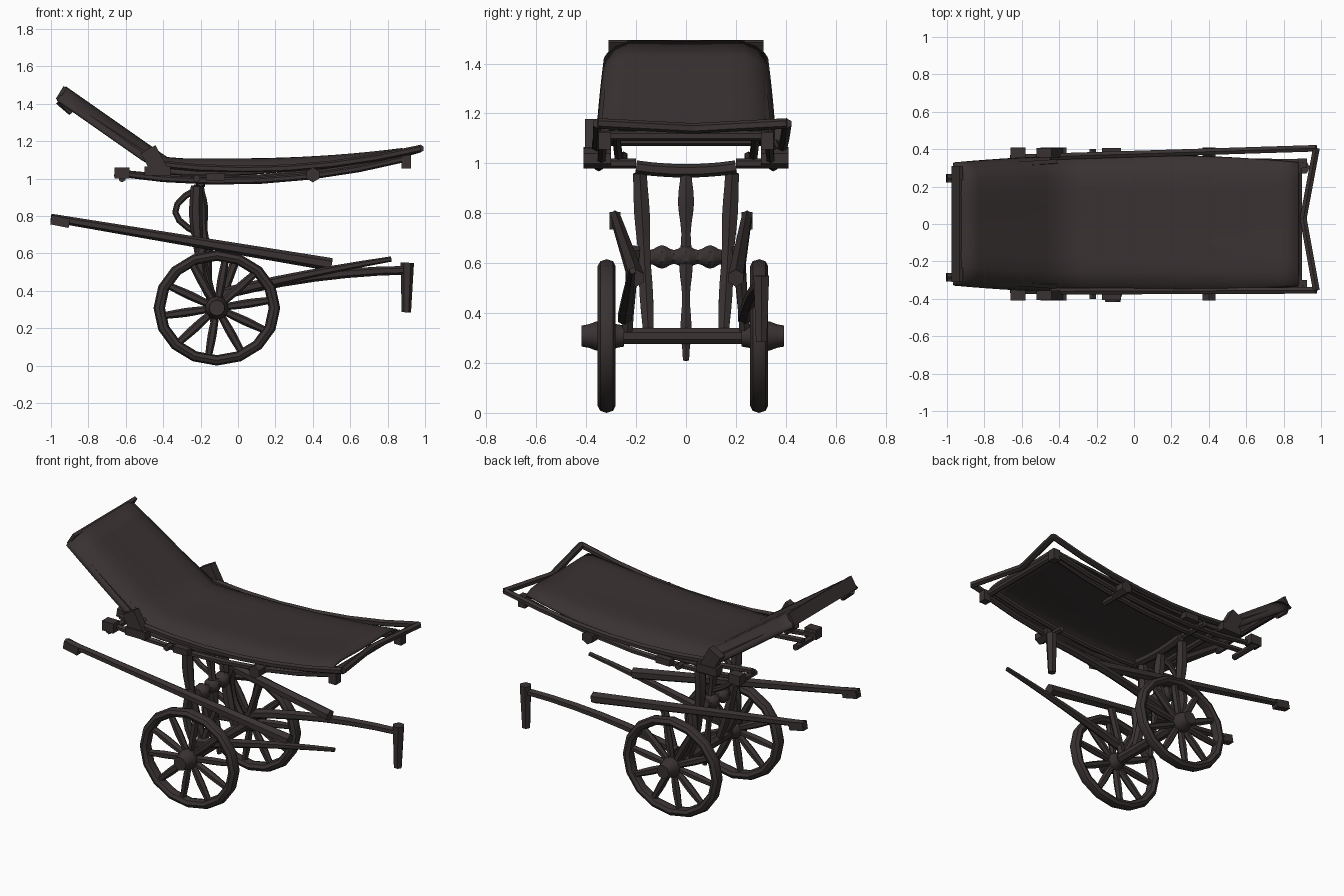
import bpy, bmesh, math
from mathutils import Vector

cube = bpy.data.objects.get("Cube")
if cube:
    bpy.data.objects.remove(cube, do_unlink=True)

wood = bpy.data.materials.new("dark_brown_wood")
wood.use_nodes = True
wood.diffuse_color = (0.042, 0.032, 0.032, 1)
shader = wood.node_tree.nodes["Principled BSDF"]
shader.inputs["Base Color"].default_value = wood.diffuse_color
shader.inputs["Roughness"].default_value = 0.9


def finish(name, bm):
    """Turn a bmesh into a named, smooth-shaded object."""
    bmesh.ops.recalc_face_normals(bm, faces=bm.faces)
    mesh = bpy.data.meshes.new(name)
    bm.to_mesh(mesh)
    bm.free()
    mesh.materials.append(wood)
    part = bpy.data.objects.new(name, mesh)
    bpy.context.collection.objects.link(part)
    bpy.ops.object.select_all(action='DESELECT')
    part.select_set(True)
    bpy.context.view_layer.objects.active = part
    bpy.ops.object.shade_smooth_by_angle(angle=math.radians(40))
    return part


def bridge(bm, rows):
    """Join each row of vertices to the next with quads."""
    for first, second in zip(rows, rows[1:]):
        edges = zip(first, first[1:], second[1:], second)
        for corners in edges:
            bm.faces.new(corners)


def rod(name, start, end, radius, tip=None, bow=(0, 0, 0), swell=0, lobes=1, sides=6):
    """Rod from start to end, bowed at the middle; lobes give a turned shape."""
    start, end, bow = Vector(start), Vector(end), Vector(bow)
    tip = radius if tip is None else tip
    along = (end - start).normalized()
    up = Vector((1, 0, 0)) if abs(along.z) > 0.9 else Vector((0, 0, 1))
    bm = bmesh.new()
    rings = []
    steps = 6 * lobes
    for i in range(steps + 1):
        t = i / steps
        centre = start.lerp(end, t) + bow * 4 * t * (1 - t)
        tangent = (end - start + bow * 4 * (1 - 2 * t)).normalized()
        across = tangent.cross(up).normalized()
        normal = across.cross(tangent)
        r = radius + (tip - radius) * t
        r *= 1 + swell * math.sin(math.pi * lobes * t) ** 2
        angles = [math.tau * (k + 0.5) / sides for k in range(sides)]
        rings.append([bm.verts.new(centre + r * (across * math.cos(a) + normal * math.sin(a)))
                      for a in angles])
    bridge(bm, [ring + ring[:1] for ring in rings])
    bm.faces.new(rings[0])
    bm.faces.new(rings[-1])
    return finish(name, bm)


def block(name, centre, size, tilt=0):
    bm = bmesh.new()
    bmesh.ops.create_cube(bm, size=1)
    bmesh.ops.scale(bm, vec=size, verts=bm.verts)
    part = finish(name, bm)
    part.location = centre
    part.rotation_euler.y = tilt
    return part


# Mattress: a sheet with drooping sides, sloping up to the head
HEAD, FOOT, BEND, LEAN = -0.92, 0.88, -0.37, 0.55
bm = bmesh.new()
rows = []
COLUMNS, ROWS = 12, 20
for i in range(ROWS + 1):
    x = HEAD + (FOOT - HEAD) * i / ROWS
    raised = max(0, BEND - x)
    foot = max(0, x)
    z = 1.11 + 0.7 * raised + 0.07 * foot * foot
    lean = min(LEAN, 5 * raised)
    half_width = 0.365 - 0.05 * x * x
    droop = 0.09 - 0.06 * foot
    row = []
    for j in range(COLUMNS + 1):
        t = math.sin(math.pi * (j / COLUMNS - 0.5))
        fall = droop * t ** 8 + 0.012 * (1 - t * t)
        row.append(bm.verts.new((x - fall * math.sin(lean), half_width * t,
                                 z - fall * math.cos(lean))))
    rows.append(row)
bridge(bm, rows)
mattress = finish("mattress", bm)
thickness = mattress.modifiers.new("thickness", 'SOLIDIFY')
thickness.thickness = 0.015
thickness.offset = 0
block("headrest_end", (-0.945, 0, 1.455), (0.02, 0.62, 0.08), LEAN)


# Wheels: slightly oval rim, ten spokes and a turned hub
WHEEL_X, WHEEL_Z, OVAL, SPOKES = -0.113, 0.308, 1.1, 10


def wheel_point(radius, angle, y):
    return Vector((WHEEL_X + OVAL * radius * math.cos(angle), y,
                   WHEEL_Z + radius * math.sin(angle)))


def wheel(side, y, outward):
    bm = bmesh.new()
    rings = []
    segments, sides = 16, 8
    for k in range(segments):
        turn = math.tau * k / segments
        section = [math.tau * n / sides for n in range(sides)]
        rings.append([bm.verts.new(wheel_point(0.28 + 0.028 * math.cos(a), turn,
                                               y + 0.036 * math.sin(a)))
                      for a in section])
    rings.append(rings[0])
    bridge(bm, [ring + ring[:1] for ring in rings])
    finish(side + "_wheel_rim", bm)
    for k in range(SPOKES):
        turn = math.tau * (k + 0.25) / SPOKES
        rod(f"{side}_spoke_{k + 1}", wheel_point(0.03, turn, y),
            wheel_point(0.27, turn, y), radius=0.019, swell=0.25)
    hub = Vector((WHEEL_X, y, WHEEL_Z))
    axis = Vector((0, outward, 0))
    rod(side + "_hub", hub - axis * 0.07, hub + axis * 0.1,
        radius=0.042, swell=0.5, sides=10)


wheel("right", -0.318, -1)
wheel("left", 0.293, 1)
rod("axle", (WHEEL_X, -0.3, WHEEL_Z), (WHEEL_X, 0.28, WHEEL_Z), radius=0.035, sides=8)

RAIL = 0.36
for side, s in (("right", -1), ("left", 1)):
    # Undercarriage posts, push poles and axle brackets
    rod(side + "_post", (-0.22, s * 0.185, 0.96), (-0.12, s * 0.15, WHEEL_Z),
        radius=0.032, tip=0.024, bow=(-0.04, 0, 0), swell=0.2, lobes=2)
    grip_y = s * 0.265 - 0.02
    rod(side + "_push_pole", (-1, grip_y, 0.79), (0.5, s * 0.2, 0.54),
        radius=0.022, tip=0.035)
    block(side + "_push_pole_grip", (-0.95, grip_y, 0.77), (0.1, 0.045, 0.05), 0.2)
    rod(side + "_front_bracket", (-0.1, s * 0.235, 0.33), (0, s * 0.215, 0.6), radius=0.024)
    rod(side + "_rear_bracket", (-0.12, s * 0.235, 0.33), (-0.18, s * 0.21, 0.66),
        radius=0.022, tip=0.03, bow=(-0.05, 0, 0))

    # Bed rails and the bent foot bar
    rod(side + "_lower_rail", (-0.66, s * RAIL, 1.03), (0.91, s * 0.33, 1.11),
        radius=0.018, bow=(0, 0, -0.08))
    corner = (0.975, s * 0.38 + 0.025, 1.16)
    rod(side + "_upper_rail", (-0.45, s * RAIL, 1.08), corner,
        radius=0.02, bow=(0, 0, -0.065))
    rod(side + "_foot_bar", corner, (0.905, 0.03, 1.14), radius=0.021)
    rod(side + "_inner_rail", (-0.64, s * 0.25, 1.03), (FOOT, s * 0.28, 1.12),
        radius=0.018, bow=(0, 0, -0.07))
    rod(side + "_headrest_rail", (-0.42, s * 0.325, 1.08), (-0.95, s * 0.29, 1.43),
        radius=0.024)
    rod(side + "_headrest_knob", (-0.95, s * 0.28, 1.42), (-0.89, s * 0.28, 1.35),
        radius=0.03, tip=0.016)

    # Clamps along the rails
    clamp_y = s * 0.38
    block(side + "_hinge_plate", (-0.45, clamp_y, 1.1), (0.09, 0.05, 0.13), -0.5)
    block(side + "_hinge_foot", (-0.43, clamp_y, 1.04), (0.14, 0.06, 0.05))
    block(side + "_rail_end", (-0.62, clamp_y, 1.03), (0.08, 0.06, 0.06))
    block(side + "_mid_clamp", (-0.12, clamp_y, 1.01), (0.1, 0.05, 0.04))
    block(side + "_foot_bracket", (0.9, s * 0.325, 1.09), (0.05, 0.05, 0.07))
    rod(side + "_foot_clamp", (0.4, s * 0.3, 1.02), (0.4, s * 0.41, 1.02), radius=0.04)
    for place, x in (("head", -0.62), ("middle", -0.22), ("foot", 0.4)):
        rod(f"{side}_{place}_stub_bar", (x, s * 0.4, 1), (x, s * 0.2, 1), radius=0.02)


def cross_bar(name, x, z, half_width, radius=0.02, drop=0):
    rod(name, (x, -half_width, z), (x, half_width, z), radius, bow=(0, 0, -drop))


# Bars across the bed
cross_bar("foot_cross_bar", FOOT, 1.11, 0.32)
cross_bar("post_cross_bar", -0.2, 0.985, 0.2, radius=0.027, drop=0.015)
cross_bar("hinge_cross_bar", -0.44, 1.09, 0.34)
cross_bar("headrest_cross_bar", -0.93, 1.42, 0.3)

# Central column with turned crosspiece and curved brace
rod("centre_column", (-0.21, 0, 0.97), (-0.13, 0, 0.21),
    radius=0.025, tip=0.014, swell=0.6, lobes=3)
rod("turned_crosspiece", (-0.18, -0.145, 0.625), (-0.18, 0.145, 0.625),
    radius=0.03, swell=0.7, lobes=3, sides=8)
rod("column_brace", (-0.21, 0, 0.95), (-0.18, 0, 0.69), radius=0.017, bow=(-0.14, 0, 0))

# Two unequal pull shafts, one with a prop leg
rod("right_pull_shaft", (-0.1, -0.245, 0.38), (0.82, -0.215, 0.57),
    radius=0.032, tip=0.014, bow=(0, 0, 0.01))
rod("left_pull_shaft", (-0.1, 0.235, 0.38), (0.92, 0.3, 0.51),
    radius=0.03, tip=0.023, bow=(0, 0, 0.03))
rod("prop_leg", (0.905, 0.302, 0.55), (0.9, 0.302, 0.285), radius=0.036, tip=0.025)
